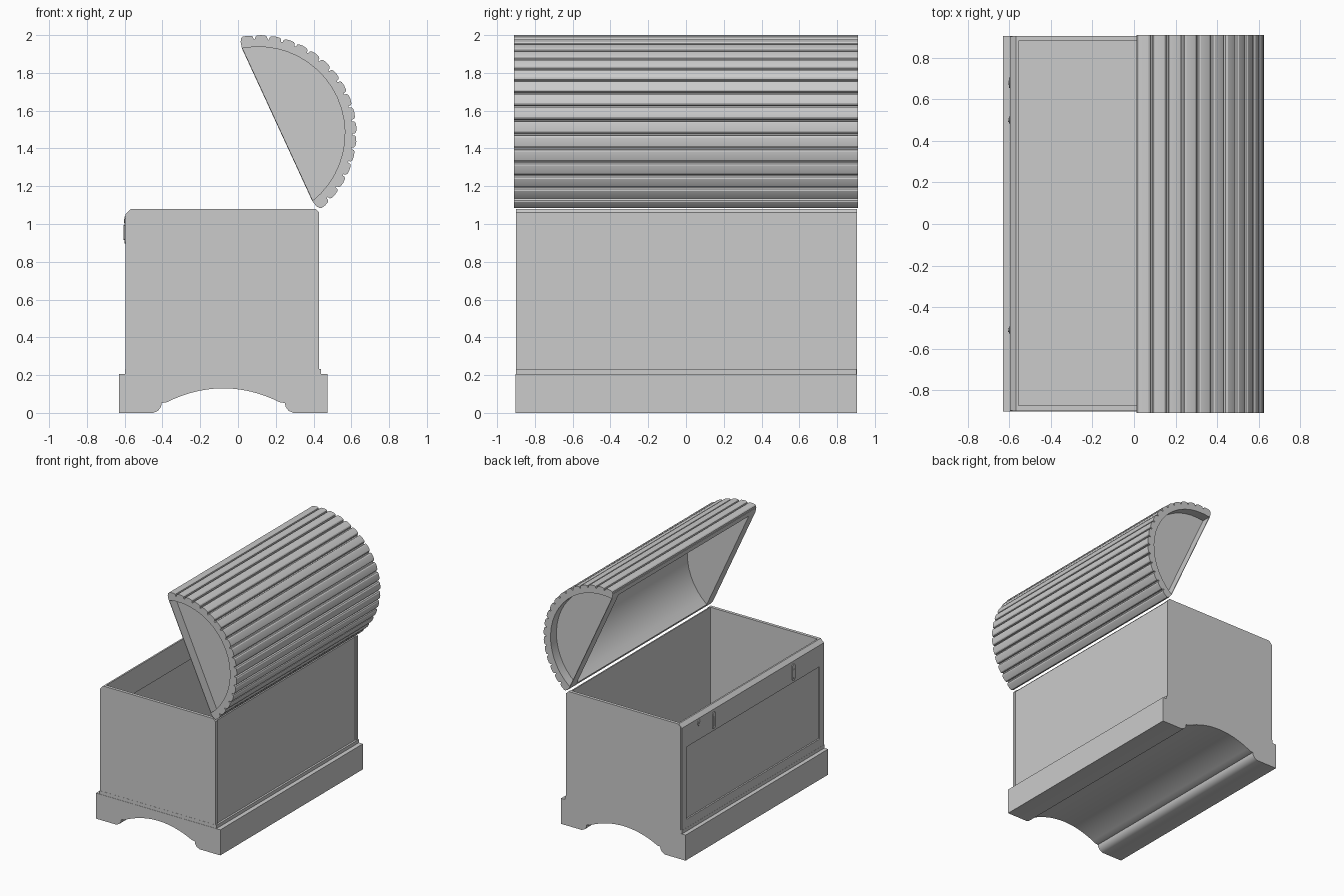
import bpy, bmesh
from math import sin, cos, pi, radians

if "Cube" in bpy.data.objects:
    bpy.data.objects.remove(bpy.data.objects["Cube"])


def prism(name, pts, a, b, axis='y', smooth=False):
    """Extrude a 2D outline: (x, z) along y, or (y, z) along x."""
    place = (lambda p, d: (p[0], d, p[1])) if axis == 'y' else (lambda p, d: (d, p[0], p[1]))
    bm = bmesh.new()
    face = bm.faces.new([bm.verts.new(place(p, a)) for p in pts])
    ext = bmesh.ops.extrude_face_region(bm, geom=[face])
    move = (0, b - a, 0) if axis == 'y' else (b - a, 0, 0)
    bmesh.ops.translate(bm, vec=move, verts=[v for v in ext['geom'] if isinstance(v, bmesh.types.BMVert)])
    bmesh.ops.recalc_face_normals(bm, faces=bm.faces)
    me = bpy.data.meshes.new(name)
    bm.to_mesh(me)
    bm.free()
    ob = bpy.data.objects.new(name, me)
    bpy.context.collection.objects.link(ob)
    if smooth:
        bpy.ops.object.select_all(action='DESELECT')
        ob.select_set(True)
        bpy.context.view_layer.objects.active = ob
        bpy.ops.object.shade_smooth_by_angle(angle=radians(30))
    return ob


def box(name, x0, x1, y0, y1, z0, z1):
    return prism(name, [(x0, z0), (x1, z0), (x1, z1), (x0, z1)], y0, y1)


def stadium(cy, cz, r, half, n=8):
    top = [(cy + r * cos(pi * i / n), cz + half + r * sin(pi * i / n)) for i in range(n + 1)]
    low = [(cy - r * cos(pi * i / n), cz - half - r * sin(pi * i / n)) for i in range(n + 1)]
    return top + low


# Plinth with a shaped arch running through its full length
cx = -0.078
half = [(0.37, 0), (0.345, 0.012), (0.33, 0.032), (0.326, 0.052), (0.30, 0.056)]
arch = [(0.30 * (1 - i / 12), 0.056 + 0.074 * (1 - (1 - i / 12) ** 2)) for i in range(1, 12)]
right = half + arch
outline = [(-0.63, 0.205), (-0.63, 0)] + [(cx - x, z) for x, z in right] + [(cx, 0.13)]
outline += [(cx + x, z) for x, z in reversed(right)] + [(0.475, 0), (0.475, 0.205)]
prism('plinth', outline, -0.903, 0.905, smooth=True)

# Moulding step and floor
box('plinth_moulding', -0.597, 0.44, -0.901, 0.903, 0.2, 0.232)

# End boards with clipped top corners
end = [(-0.585, 0.2), (0.43, 0.2), (0.43, 1.06), (0.41, 1.08), (-0.565, 1.08), (-0.585, 1.06)]
for name, y0, y1 in (('left_end_board', -0.9, -0.875), ('right_end_board', 0.88, 0.905)):
    prism(name, end, y0, y1)

# Back board, set slightly in between the end boards
prism('back_board', [(0.395, 0.2), (0.424, 0.2), (0.424, 1.06), (0.405, 1.08), (0.395, 1.08)],
      -0.88, 0.885)

# Framed front with a recessed panel
rail = [(-0.596, 0.88), (-0.555, 0.88), (-0.555, 1.08), (-0.568, 1.08), (-0.596, 1.052)]
prism('front_top_rail', rail, -0.898, 0.902)
box('front_bottom_rail', -0.596, -0.565, -0.898, 0.902, 0.22, 0.30)
box('front_left_stile', -0.596, -0.565, -0.898, -0.845, 0.30, 0.88)
box('front_right_stile', -0.596, -0.565, 0.845, 0.902, 0.30, 0.88)
box('front_panel', -0.584, -0.566, -0.85, 0.85, 0.29, 0.89)

# Latches and keyhole plate
for name, y in (('latch_a', -0.51), ('latch_b', 0.5)):
    prism(name, stadium(y, 0.965, 0.017, 0.05), -0.602, -0.59, 'x')
    prism(name + '_tongue', stadium(y, 0.955, 0.009, 0.03), -0.606, -0.6, 'x')
prism('keyhole_plate', stadium(0.68, 1.015, 0.026, 0), -0.601, -0.59, 'x')
prism('keyhole_boss', stadium(0.68, 1.015, 0.011, 0), -0.604, -0.6, 'x')

# Barrel lid shell: rounded slats outside, plain curve inside
lx, lz, a0, a1, slats = 0.108, 1.48, 101.0, -51.5, 18


def polar(r, deg):
    return (lx + r * cos(radians(deg)), lz + r * sin(radians(deg)))


step = (a1 - a0) / slats
shape = [(0.0, .498), (0.05, .499), (0.09, .512), (0.2, .518), (0.5, .520),
         (0.8, .518), (0.91, .512), (0.95, .499)]
shell = [polar(r, a0 + step * (i + t)) for i in range(slats) for t, r in shape]
inner = [polar(0.458, a0 + (a1 - a0) * i / 20) for i in range(21)]
prism('lid_slats', shell + [polar(0.498, a1)] + inner[::-1], -0.91, 0.91, smooth=True)

# Recessed lid ends, each closed by a thin strip along the chord
p, q = inner[0], inner[-1]
strip = [p, q, (q[0] + 0.004, q[1] + 0.002), (p[0] + 0.004, p[1] + 0.002)]
for side, s in (('left', -1), ('right', 1)):
    prism(side + '_lid_end', inner, s * 0.825, s * 0.835)
    prism(side + '_lid_end_strip', strip, s * 0.825, s * 0.908)
